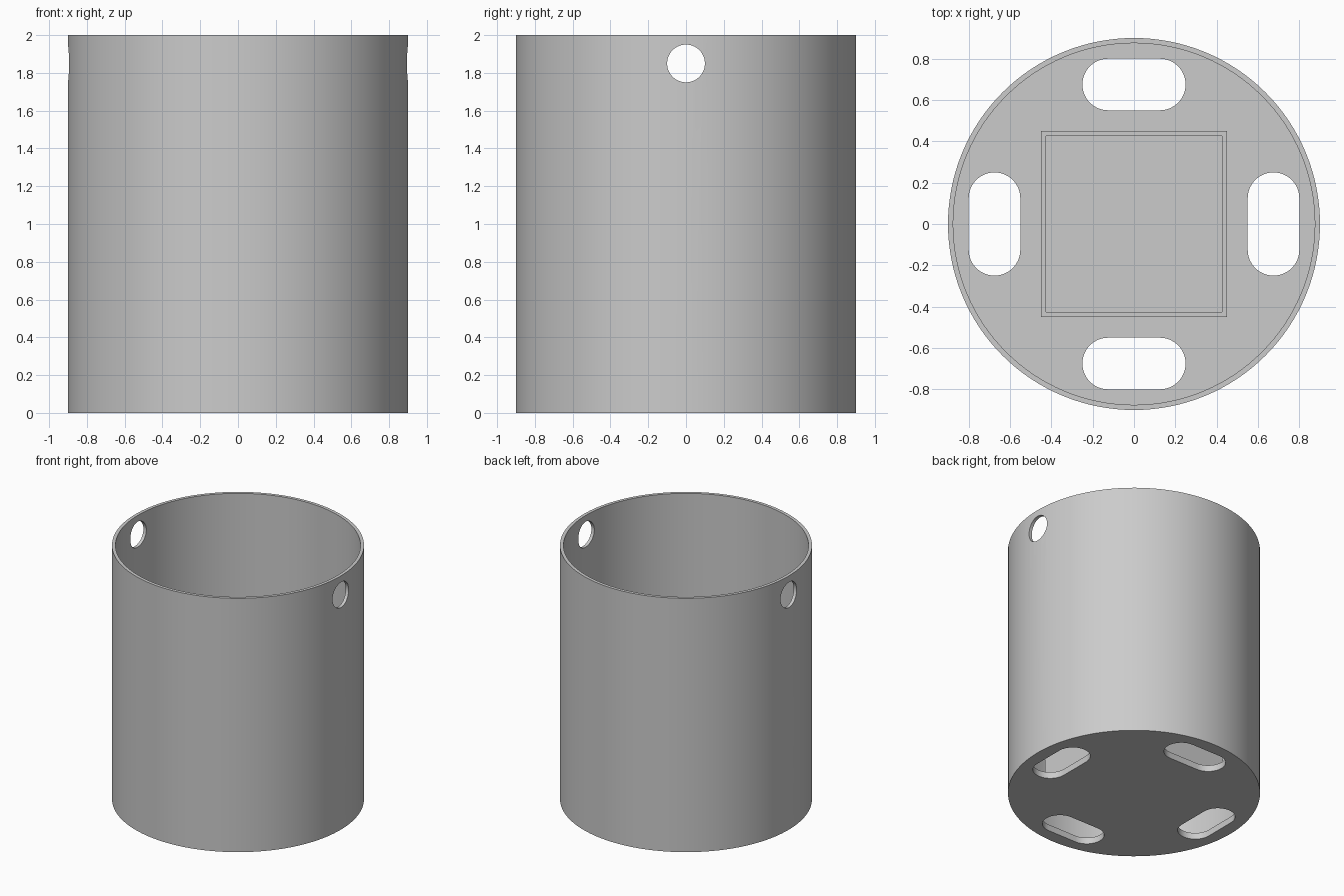
import bpy, bmesh, math

if "Cube" in bpy.data.objects:
    bpy.data.objects.remove(bpy.data.objects["Cube"])

R, WALL, H, FLOOR = 0.9, 0.025, 2.0, 0.05
BOX, BOX_H = 0.45, 0.8

grey = bpy.data.materials.new("plain_grey")
grey.diffuse_color = (0.6, 0.6, 0.6, 1)
grey.use_nodes = True
grey.node_tree.nodes["Principled BSDF"].inputs["Base Color"].default_value = grey.diffuse_color


def prism(name, outline, z0, z1):
    """Closed solid made by extruding an xy outline from z0 to z1."""
    bm = bmesh.new()
    face = bm.faces.new([bm.verts.new((x, y, z0)) for x, y in outline])
    ext = bmesh.ops.extrude_face_region(bm, geom=[face], use_keep_orig=True)
    top = [g for g in ext["geom"] if isinstance(g, bmesh.types.BMVert)]
    bmesh.ops.translate(bm, verts=top, vec=(0, 0, z1 - z0))
    bmesh.ops.recalc_face_normals(bm, faces=bm.faces)
    mesh = bpy.data.meshes.new(name)
    bm.to_mesh(mesh)
    bm.free()
    obj = bpy.data.objects.new(name, mesh)
    bpy.context.collection.objects.link(obj)
    mesh.materials.append(grey)
    return obj


def circle(r, n):
    return [(r * math.cos(2 * math.pi * i / n), r * math.sin(2 * math.pi * i / n)) for i in range(n)]


def square(h):
    return [(-h, -h), (h, -h), (h, h), (-h, h)]


def slot(cx, cy, r, half, angle):
    """Stadium outline, long in y, turned about the origin."""
    pts = []
    for i in range(34):
        end = i // 17
        a = math.pi * (i % 17) / 16 + math.pi * end
        pts.append((cx + r * math.cos(a), cy + r * math.sin(a) + (-half if end else half)))
    c, s = math.cos(angle), math.sin(angle)
    return [(x * c - y * s, x * s + y * c) for x, y in pts]


def cut(obj, cutter):
    """Subtract the cutter, then remove it."""
    bpy.ops.object.select_all(action='DESELECT')
    bpy.context.view_layer.objects.active = obj
    obj.select_set(True)
    mod = obj.modifiers.new("cut", 'BOOLEAN')
    mod.operation, mod.solver, mod.object = 'DIFFERENCE', 'EXACT', cutter
    bpy.ops.object.modifier_apply(modifier=mod.name)
    bpy.data.objects.remove(cutter)


# Round cup with a solid floor
cup = prism("round_cup", circle(R, 128), 0, H)
cut(cup, prism("bore", circle(R - WALL, 128), FLOOR, H + 0.2))

# Four drain slots in the floor
for k in range(4):
    cut(cup, prism("slot_cutter", slot(0.675, 0, 0.125, 0.125, k * math.pi / 2), -0.1, FLOOR + 0.1))

# Cross hole through both side walls near the rim
drill = prism("hole_cutter", circle(0.1, 48), -1.2, 1.2)
drill.rotation_euler = (0, math.pi / 2, 0)
drill.location = (0, 0, 1.85)
bpy.context.view_layer.update()
cut(cup, drill)
bpy.ops.object.shade_smooth_by_angle(angle=math.radians(25))

# Open square holder standing on the floor inside
holder = prism("inner_square_holder", square(BOX), FLOOR, BOX_H)
cut(holder, prism("holder_bore", square(BOX - WALL), FLOOR - 0.1, BOX_H + 0.1))
